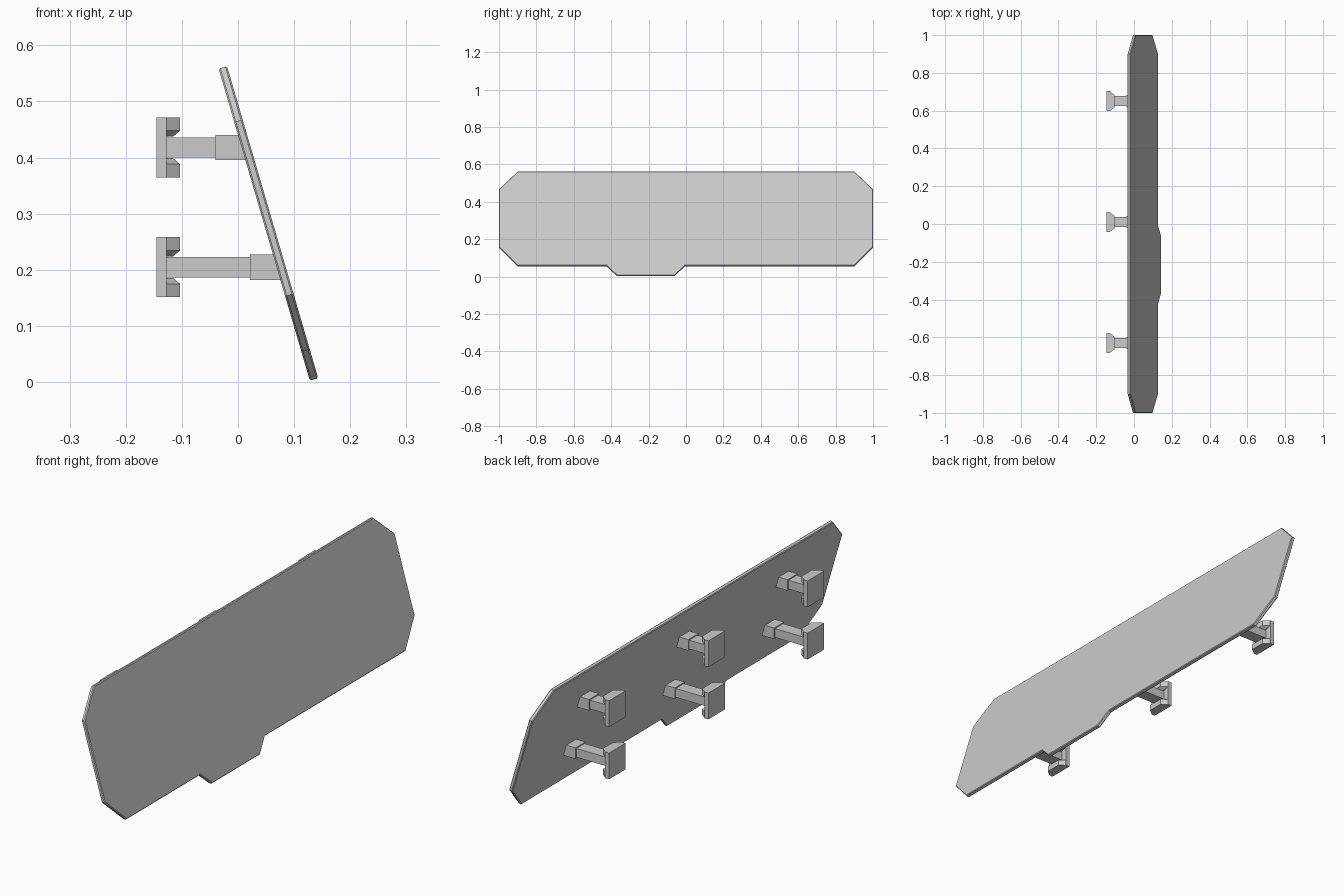
import bpy, bmesh, math

if "Cube" in bpy.data.objects:
    bpy.data.objects.remove(bpy.data.objects["Cube"])


def finish(name, bm):
    bmesh.ops.recalc_face_normals(bm, faces=bm.faces[:])
    mesh = bpy.data.meshes.new(name)
    bm.to_mesh(mesh)
    bm.free()
    obj = bpy.data.objects.new(name, mesh)
    bpy.context.collection.objects.link(obj)
    return obj


def prism(name, near, far):
    """Solid between two matching outlines."""
    bm = bmesh.new()
    a = [bm.verts.new(p) for p in near]
    b = [bm.verts.new(p) for p in far]
    bm.faces.new(a)
    bm.faces.new(b[::-1])
    for i in range(len(a)):
        j = (i + 1) % len(a)
        bm.faces.new((a[j], a[i], b[i], b[j]))
    return finish(name, bm)


def side_prism(name, profile, y, half):
    """Extrude an (x, z) profile across y."""
    return prism(name, [(x, y - half, z) for x, z in profile],
                 [(x, y + half, z) for x, z in profile])


# Tilted panel: centre line in the x/z plane
TOP_X, TOP_Z, BOT_X, BOT_Z = -0.027, 0.5605, 0.1355, 0.0045
SLOPE = (BOT_X - TOP_X) / (BOT_Z - TOP_Z)
TILT = math.atan(-SLOPE)
HALF = 0.0078


def panel_x(z):
    return BOT_X + (z - BOT_Z) * SLOPE


outline = [(-0.9, TOP_Z), (0.9, TOP_Z), (1, 0.465), (1, 0.155), (0.9, 0.056),
           (-0.007, 0.056), (-0.06, BOT_Z), (-0.37, BOT_Z), (-0.425, 0.056),
           (-0.9, 0.056), (-1, 0.155), (-1, 0.465)]


def panel_side(d):
    return [(panel_x(z) + d * math.cos(TILT), y, z + d * math.sin(TILT))
            for y, z in outline]


panel = prism("tilted_panel", panel_side(-HALF), panel_side(HALF))
bevel = panel.modifiers.new("rim_bevel", "BEVEL")
bevel.width = 0.003
bevel.segments = 1
bevel.limit_method = 'ANGLE'
bevel.angle_limit = math.radians(65)


# Hooked lip above or below each wall plate
def lip(name, y, z, sign):
    bm = bmesh.new()
    for s in (-1, 1):
        for x, w, h in ((-0.13, 0.053, 0.0535), (-0.13, 0.053, 0.03),
                        (-0.103, 0.033, 0.0535), (-0.103, 0.033, 0.03),
                        (-0.13, 0.02, 0.019), (-0.116, 0.02, 0.019)):
            bm.verts.new((x, y + s * w, z + sign * h))
    bmesh.ops.convex_hull(bm, input=bm.verts[:])
    bmesh.ops.dissolve_limit(bm, angle_limit=0.01, verts=bm.verts[:],
                             edges=bm.edges[:])
    return finish(name, bm)


# Six mounts: wall plate, hooked lips, arm and collar
for z, joint in ((0.418, -0.04), (0.2045, 0.021)):
    for y in (-0.63, 0.01, 0.65):
        side_prism("wall_plate", [(-0.145, z - 0.0535), (-0.127, z - 0.0535),
                                  (-0.127, z + 0.0535), (-0.145, z + 0.0535)],
                   y, 0.053)
        lip("upper_lip", y, z, 1)
        lip("lower_lip", y, z, -1)
        side_prism("arm", [(-0.13, z - 0.018), (joint + 0.005, z - 0.018),
                           (joint + 0.005, z + 0.018), (-0.13, z + 0.018)],
                   y, 0.0265)
        lo, hi = z - 0.0225, z + 0.0225
        side_prism("collar", [(joint, lo), (panel_x(lo), lo),
                              (panel_x(hi), hi), (joint, hi)], y, 0.032)
